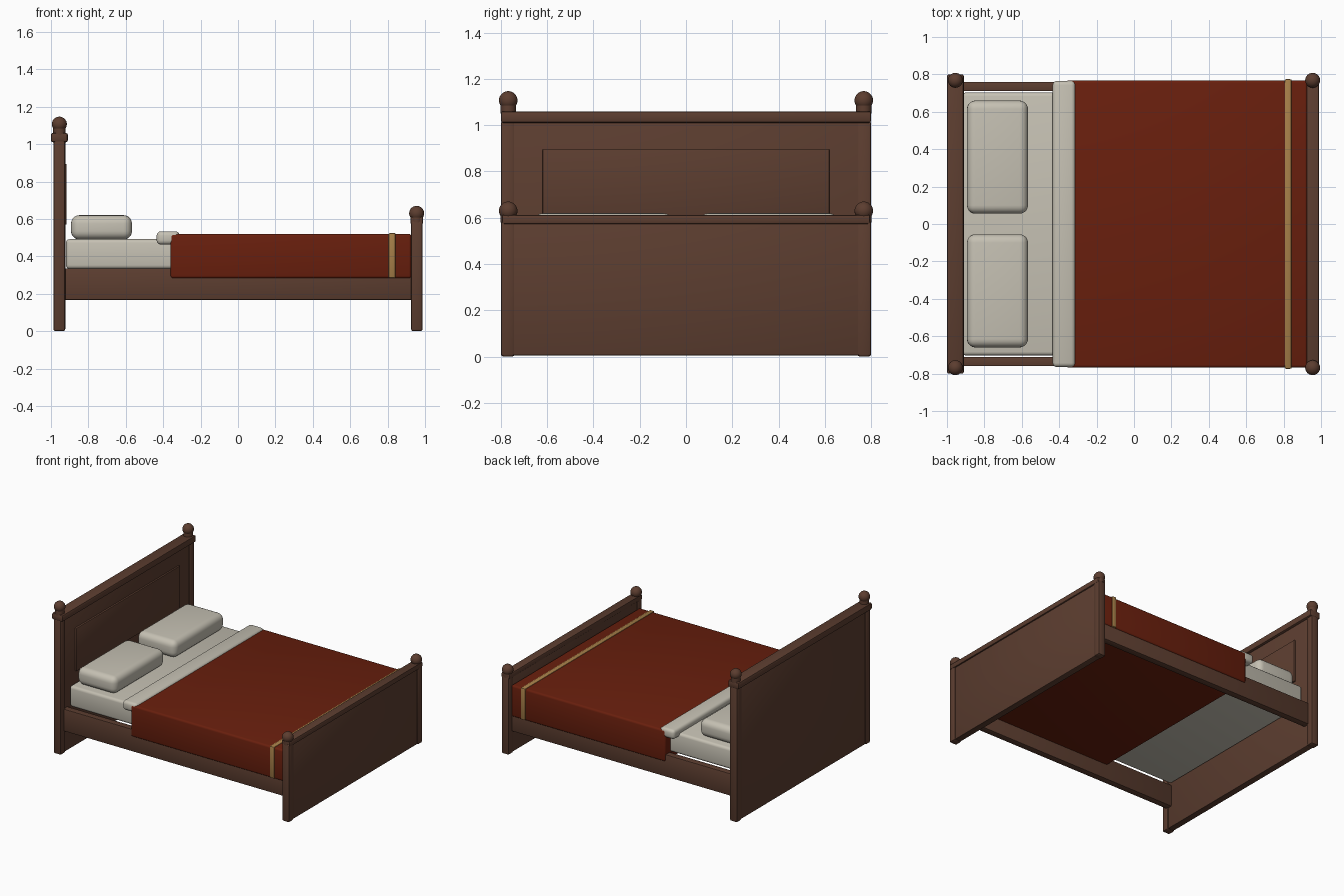
import bpy, math

if "Cube" in bpy.data.objects:
    bpy.data.objects.remove(bpy.data.objects["Cube"])


def material(name, rgb):
    m = bpy.data.materials.new(name)
    m.diffuse_color = (*rgb, 1)
    m.use_nodes = True
    m.node_tree.nodes["Principled BSDF"].inputs["Base Color"].default_value = m.diffuse_color
    return m


WOOD = material("brown wood", (0.107, 0.047, 0.029))
LINEN = material("cream linen", (0.56, 0.53, 0.45))
RED = material("rust red cloth", (0.14, 0.0135, 0.004))
GOLD = material("gold trim", (0.38, 0.21, 0.065))


def finish(o, name, mat):
    o.name = name
    o.data.materials.append(mat)
    bpy.ops.object.shade_smooth_by_angle(angle=math.radians(40))
    return o


def box(name, mat, x, y, z, bevel=0.006, segments=2):
    """Rounded box between (min, max) pairs."""
    bpy.ops.mesh.primitive_cube_add(size=1)
    o = bpy.context.object
    for v in o.data.vertices:
        v.co = [r[0] if c < 0 else r[1] for c, r in zip(v.co, (x, y, z))]
    if bevel:
        b = o.modifiers.new("rounding", "BEVEL")
        b.width, b.segments = bevel, segments
        bpy.ops.object.modifier_apply(modifier=b.name)
    return finish(o, name, mat)


def finial(name, x, y, z, neck_z, neck_r):
    """Ball on a short neck."""
    bpy.ops.mesh.primitive_cylinder_add(vertices=24, radius=neck_r, depth=z - neck_z,
                                        location=(x, y, (z + neck_z) / 2))
    finish(bpy.context.object, name + "_neck", WOOD)
    bpy.ops.mesh.primitive_uv_sphere_add(segments=24, ring_count=14, radius=0.04,
                                         location=(x, y, z))
    finish(bpy.context.object, name + "_ball", WOOD)


# Headboard: panel, raised inset and top rail
box("headboard_panel", WOOD, (-0.98, -0.93), (-0.77, 0.77), (0.005, 1.02), 0.004)
box("headboard_raised_panel", WOOD, (-0.94, -0.917), (-0.62, 0.62), (0.57, 0.895), 0.004)
box("headboard_top_rail", WOOD, (-1, -0.91), (-0.8, 0.8), (1.01, 1.06), 0.01)

# Footboard: panel and top rail
box("footboard_panel", WOOD, (0.93, 0.98), (-0.77, 0.77), (0.005, 0.58), 0.004)
box("footboard_top_rail", WOOD, (0.922, 0.99), (-0.795, 0.795), (0.572, 0.612), 0.008)

# Posts, finials, side rails and pillows, one of each per side
for s, side in ((-1, "front"), (1, "back")):
    def span(a, b):
        return tuple(sorted((s * a, s * b)))
    box(side + "_head_post", WOOD, (-0.987, -0.923), span(0.74, 0.8), (0, 1.02), 0.012)
    box(side + "_foot_post", WOOD, (0.925, 0.987), span(0.74, 0.8), (0, 0.59), 0.012)
    finial(side + "_head_finial", -0.955, s * 0.768, 1.107, 1.05, 0.033)
    finial(side + "_foot_finial", 0.955, s * 0.768, 0.63, 0.58, 0.033)
    box(side + "_side_rail", WOOD, (-0.94, 0.94), span(0.71, 0.76), (0.168, 0.335), 0.004)
    box(side + "_pillow", LINEN, (-0.893, -0.567), span(0.055, 0.66), (0.49, 0.62), 0.045, 5)

# Bedding
box("mattress", LINEN, (-0.92, 0.92), (-0.703, 0.703), (0.333, 0.492), 0.02, 3)
box("blanket", RED, (-0.362, 0.928), (-0.768, 0.768), (0.282, 0.52), 0.015, 3)
box("folded_sheet", LINEN, (-0.435, -0.313), (-0.765, 0.765), (0.463, 0.534), 0.022, 3)
box("blanket_stripe", GOLD, (0.805, 0.843), (-0.774, 0.774), (0.284, 0.525), 0.008)
